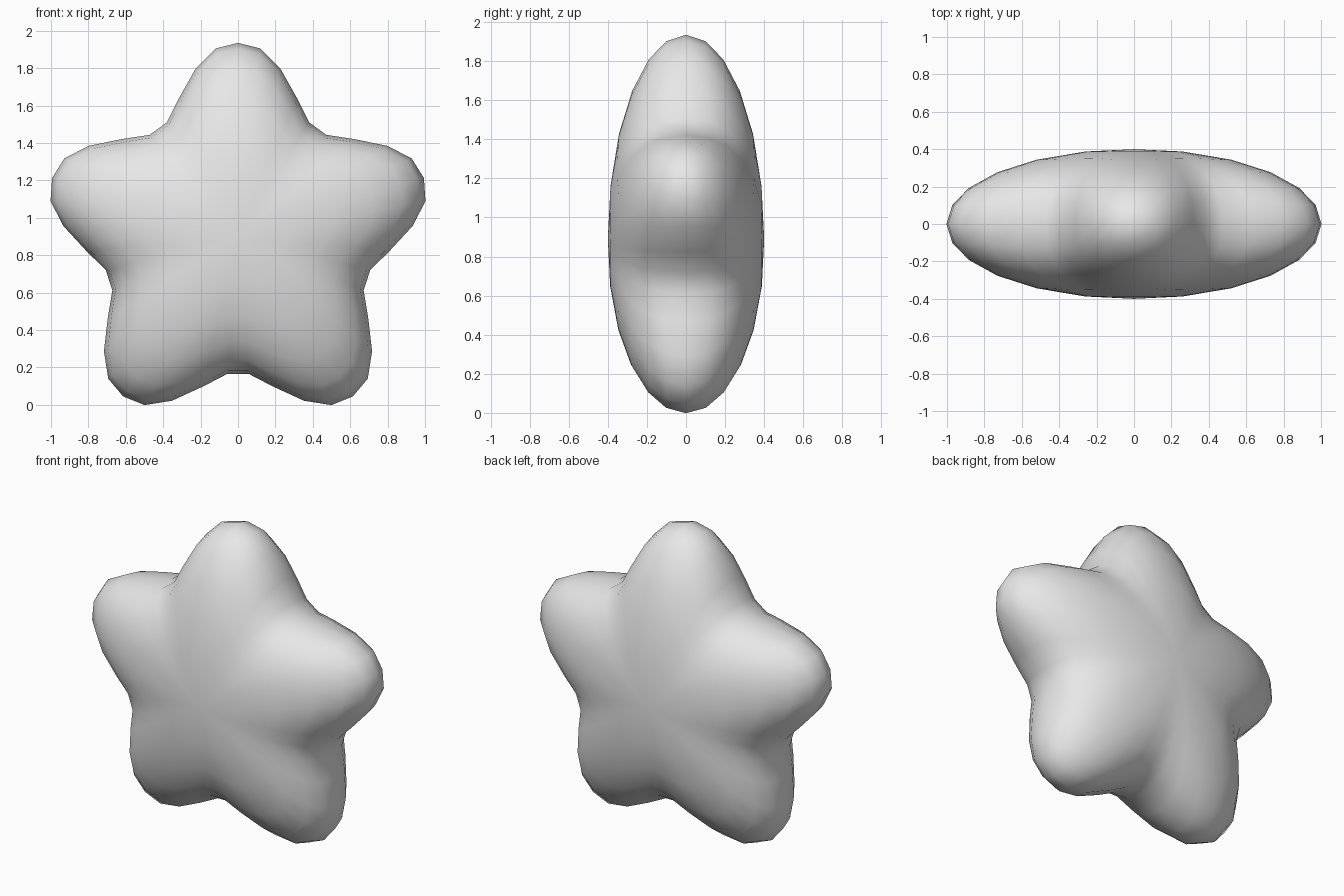
import bpy, bmesh
from math import sin, cos, atan2, hypot, radians, pi
from mathutils import Vector

cube = bpy.data.objects.get("Cube")
if cube:
    bpy.data.objects.remove(cube, do_unlink=True)

CENTRE_Z = 0.89
HALF_DEPTH = 0.4
TIP_RADIUS = 1.045
VALLEY_RADIUS = 0.72

# Half of one arm's outline: sideways offset and distance from the star's centre
half_arm = [(0.12, 1.015), (0.225, 0.91), (0.315, 0.75), (0.38, 0.62)]
arm = [(-s, d) for s, d in reversed(half_arm)] + [(0, TIP_RADIUS)] + half_arm

# Five arms, as polar points going clockwise from the top
outline = []
for i in range(5):
    for side, out in arm:
        outline.append((pi / 2 - atan2(side, out) - i * 2 * pi / 5, hypot(side, out)))


def star_point(angle, radius, lift):
    """Point on the puffy surface; valleys have slightly fuller walls than tips."""
    valley = (TIP_RADIUS - radius) / (TIP_RADIUS - VALLEY_RADIUS)
    power = 2 / (2 + 0.4 * min(max(valley, 0), 1))
    scale = cos(abs(lift)) ** power
    y = HALF_DEPTH * sin(abs(lift)) ** power * (1 if lift > 0 else -1)
    return Vector((radius * scale * cos(angle), y, CENTRE_Z + radius * scale * sin(angle)))


# Rings from the front pole to the back pole
lifts = [14.5, 28.5, 43.5, 59, 75]
lifts = [-a for a in reversed(lifts)] + [0] + lifts

bm = bmesh.new()
rings = [[bm.verts.new(star_point(a, r, radians(lift))) for a, r in outline]
         for lift in lifts]
front = bm.verts.new((0, -HALF_DEPTH, CENTRE_Z))
back = bm.verts.new((0, HALF_DEPTH, CENTRE_Z))
count = len(outline)
for i in range(count):
    j = (i + 1) % count
    bm.faces.new((front, rings[0][i], rings[0][j]))
    bm.faces.new((back, rings[-1][j], rings[-1][i]))
    for a, b in zip(rings, rings[1:]):
        bm.faces.new((a[i], b[i], b[j], a[j]))
bmesh.ops.recalc_face_normals(bm, faces=bm.faces)
for face in bm.faces:
    face.smooth = True

mesh = bpy.data.meshes.new("puffy_star")
bm.to_mesh(mesh)
bm.free()
star = bpy.data.objects.new("puffy_star", mesh)
bpy.context.collection.objects.link(star)

# Plain grey finish
grey = bpy.data.materials.new("light_grey")
grey.use_nodes = True
colour = (0.8, 0.8, 0.8, 1)
grey.diffuse_color = colour
grey.node_tree.nodes["Principled BSDF"].inputs["Base Color"].default_value = colour
mesh.materials.append(grey)
